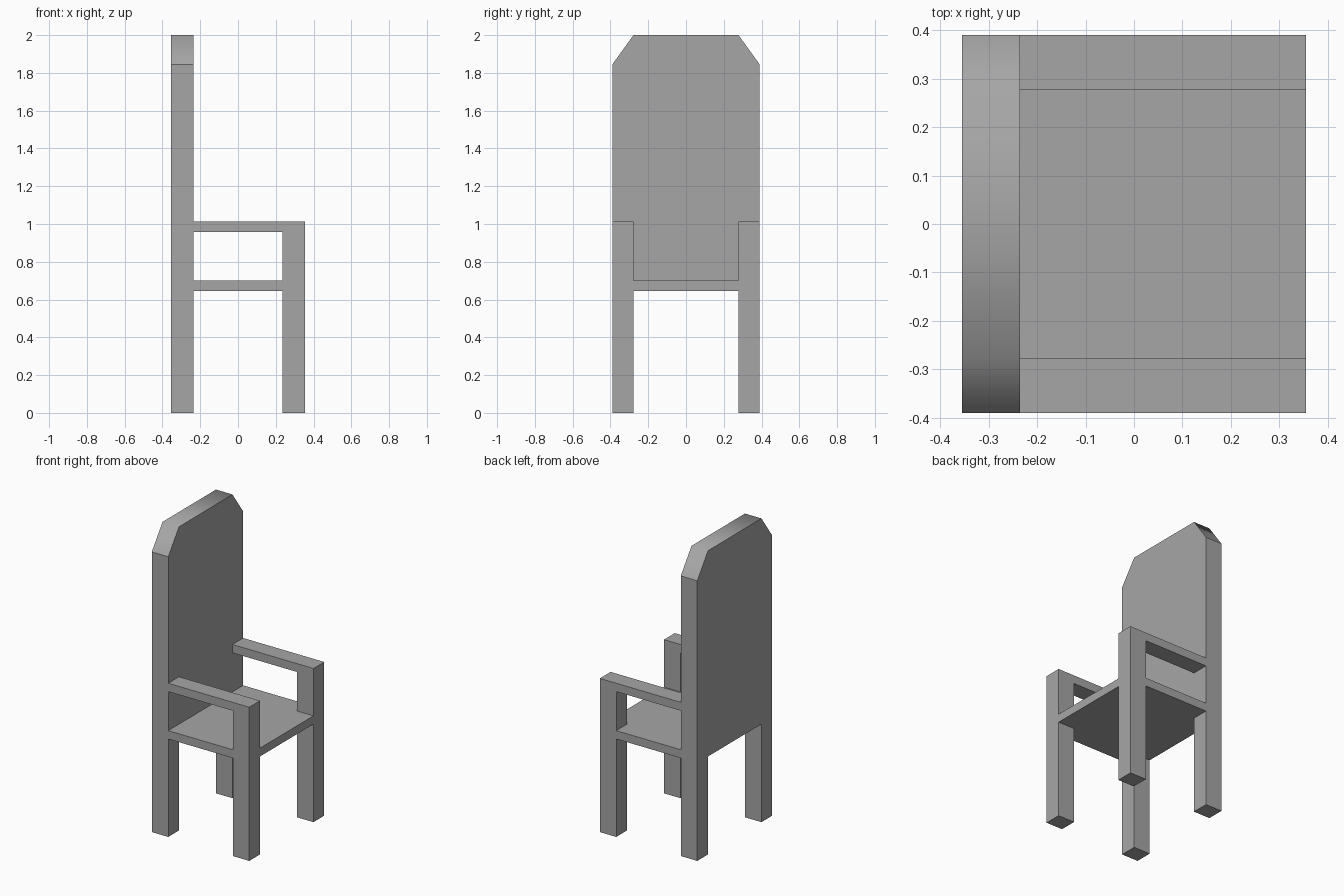
import bpy
import bmesh

if "Cube" in bpy.data.objects:
    bpy.data.objects.remove(bpy.data.objects["Cube"], do_unlink=True)

grey = bpy.data.materials.new("plain grey")
grey.use_nodes = True
colour = (0.38, 0.38, 0.38, 1)
grey.diffuse_color = colour
grey.node_tree.nodes["Principled BSDF"].inputs["Base Color"].default_value = colour

# Shared proportions: the chair faces +x
BACK, FRONT = -0.355, 0.355
POST_BACK, POST_FRONT = -0.235, 0.235
OUTER, INNER = 0.39, 0.278
SEAT_LOW, SEAT_TOP = 0.645, 0.70
ARM_LOW, ARM_TOP = 0.957, 1.012
SHOULDER, TOP = 1.845, 2.0


def prism(name, outline, x0, x1):
    """Extrude a (y, z) outline from x0 to x1."""
    bm = bmesh.new()
    face = bm.faces.new([bm.verts.new((x0, y, z)) for y, z in outline])
    moved = bmesh.ops.extrude_face_region(bm, geom=[face])["geom"]
    verts = [v for v in moved if isinstance(v, bmesh.types.BMVert)]
    bmesh.ops.translate(bm, verts=verts, vec=(x1 - x0, 0, 0))
    bmesh.ops.recalc_face_normals(bm, faces=bm.faces)
    mesh = bpy.data.meshes.new(name)
    bm.to_mesh(mesh)
    bm.free()
    mesh.materials.append(grey)
    obj = bpy.data.objects.new(name, mesh)
    bpy.context.collection.objects.link(obj)
    return obj


def box(name, x0, x1, y0, y1, z0, z1):
    return prism(name, [(y0, z0), (y1, z0), (y1, z1), (y0, z1)], x0, x1)


# Backrest and back legs, cut from one board with clipped top corners
half = [(INNER, SEAT_LOW), (INNER, 0), (OUTER, 0), (OUTER, SHOULDER), (INNER, TOP)]
back = prism("backrest_and_back_legs",
             half + [(-y, z) for y, z in reversed(half)], BACK, POST_BACK)

# The clipped corners blend softly into the top edge
for poly in back.data.polygons:
    poly.use_smooth = poly.normal.z > 0.1

# Seat, running between the front posts to the front edge
box("seat", POST_BACK, POST_FRONT, -OUTER, OUTER, SEAT_LOW, SEAT_TOP)
box("seat_front", POST_FRONT, FRONT, -INNER, INNER, SEAT_LOW, SEAT_TOP)

# Front posts and armrests on both sides
for side, s in (("left", 1), ("right", -1)):
    y0, y1 = sorted((s * INNER, s * OUTER))
    box(side + "_front_post", POST_FRONT, FRONT, y0, y1, 0, ARM_TOP)
    box(side + "_armrest", POST_BACK, POST_FRONT, y0, y1, ARM_LOW, ARM_TOP)
